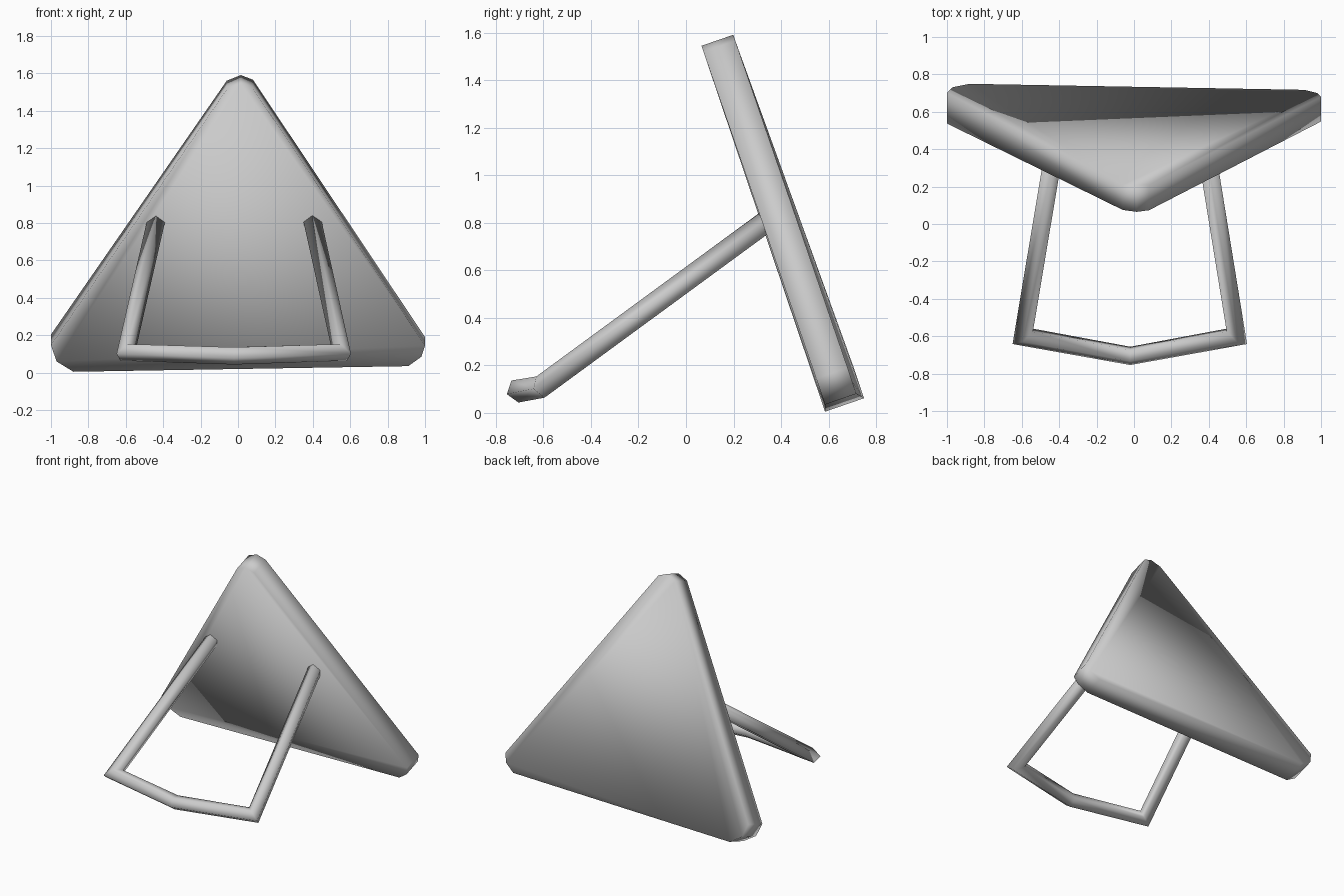
import bpy, bmesh
from math import sin, cos, radians
from mathutils import Vector

if "Cube" in bpy.data.objects:
    bpy.data.objects.remove(bpy.data.objects["Cube"])


def make_object(name, bm):
    bmesh.ops.recalc_face_normals(bm, faces=bm.faces)
    for f in bm.faces:
        f.smooth = True
    mesh = bpy.data.meshes.new(name)
    bm.to_mesh(mesh)
    bm.free()
    obj = bpy.data.objects.new(name, mesh)
    bpy.context.collection.objects.link(obj)
    return obj


def bridge(bm, rings):
    # closed skin over a list of vertex rings
    n = len(rings[0])
    for a, b in zip(rings, rings[1:]):
        for i in range(n):
            j = (i + 1) % n
            bm.faces.new((a[i], a[j], b[j], b[i]))
    bm.faces.new(rings[0])
    bm.faces.new(rings[-1])


# leaning triangular panel: front outline (x, z) per corner, with local thickness
corners = [
    (0.174, 0.0, [(-1.0, 0.147), (-0.97, 0.06), (-0.88, 0.005)]),
    (0.140, 0.01, [(0.91, 0.035), (0.98, 0.085), (1.0, 0.145)]),
    (0.142, 0.0, [(0.08, 1.52), (0.015, 1.545), (-0.06, 1.515)]),
]
bm = bmesh.new()
front, back = [], []
for thick, shift, pts in corners:
    for x, z in pts:
        p = Vector((x, 0.065 + (1.545 - z) * 0.3377 + shift, z))
        front.append(bm.verts.new(p))
        back.append(bm.verts.new(p + thick * Vector((0, 0.945, 0.326))))
bridge(bm, [front, back])
make_object("leaning_panel", bm)

# prop stand: five-sided tube bent into two legs and a slightly kinked foot bar
path = [Vector(p) for p in [(-0.435, 0.355, 0.812), (-0.595, -0.60, 0.112),
                            (-0.02, -0.705, 0.095), (0.55, -0.60, 0.112),
                            (0.395, 0.355, 0.812)]]
up = Vector((0, -0.59, 0.807)).normalized()
radius = 0.051
sides = [(b - a).normalized().cross(up).normalized() for a, b in zip(path, path[1:])]
bm = bmesh.new()
rings = []
for i, p in enumerate(path):
    s0, s1 = sides[max(i - 1, 0)], sides[min(i, len(sides) - 1)]
    mitre = (s0 + s1).normalized()
    mitre /= mitre.dot(s0)
    rings.append([bm.verts.new(p + radius * (cos(radians(72 * k)) * up + sin(radians(72 * k)) * mitre))
                  for k in range(5)])
bridge(bm, rings)
make_object("prop_stand", bm)
